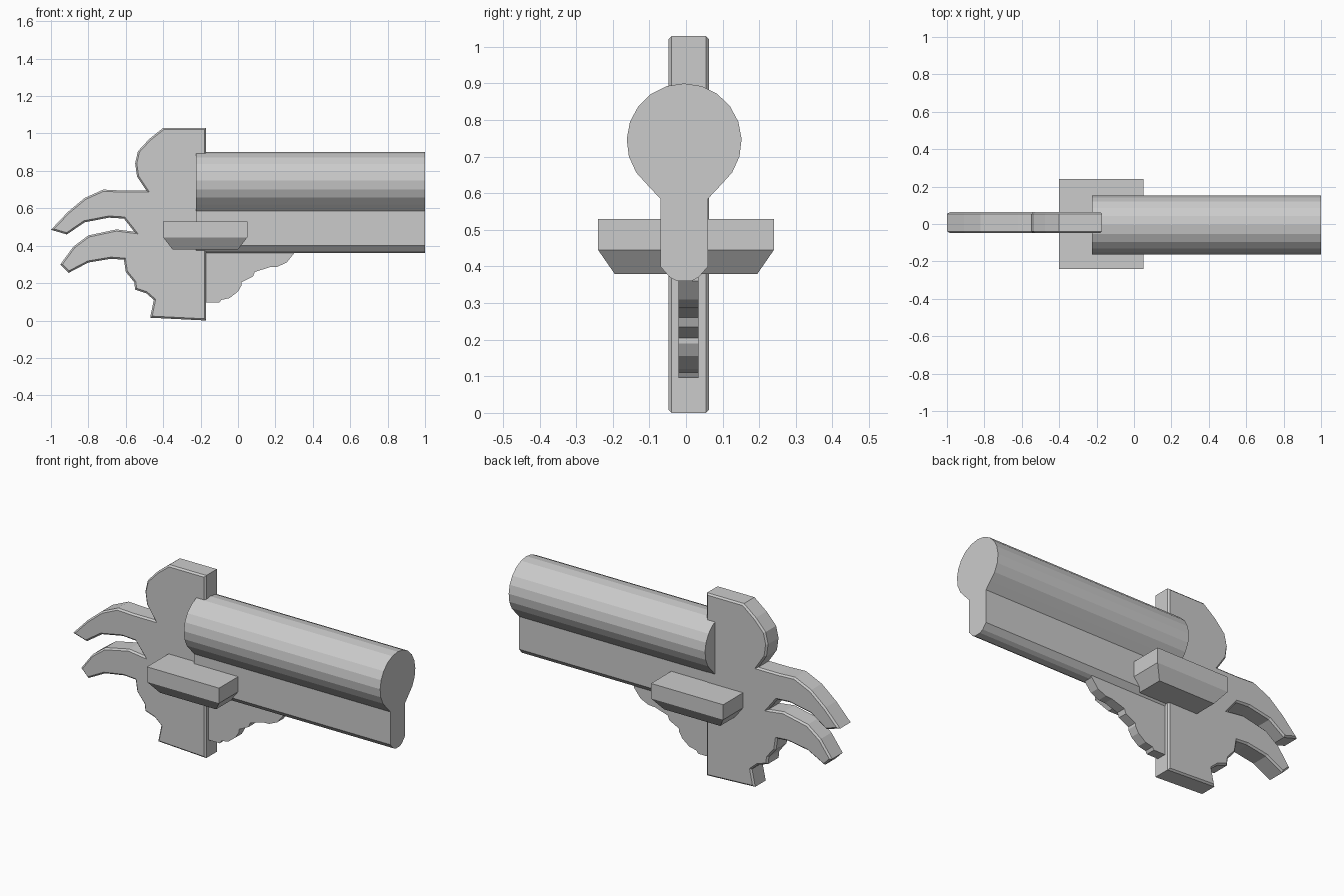
import bpy, bmesh, math
from mathutils import Vector

default = bpy.data.objects.get("Cube")
if default:
    bpy.data.objects.remove(default, do_unlink=True)

# Single grey material
GREY = (0.6, 0.6, 0.6, 1)
grey = bpy.data.materials.new("plain grey")
grey.use_nodes = True
grey.diffuse_color = GREY
grey.node_tree.nodes["Principled BSDF"].inputs["Base Color"].default_value = GREY


def finish(name, bm):
    """Turn a bmesh into a flat shaded grey object."""
    bmesh.ops.recalc_face_normals(bm, faces=bm.faces)
    mesh = bpy.data.meshes.new(name)
    bm.to_mesh(mesh)
    bm.free()
    mesh.materials.append(grey)
    obj = bpy.data.objects.new(name, mesh)
    bpy.context.collection.objects.link(obj)
    return obj


def extrude_profile(name, points, offset, chamfer=0):
    """Extrude a closed profile by a vector, optionally chamfering both rims."""
    bm = bmesh.new()
    cap = bm.faces.new([bm.verts.new(p) for p in points])
    rim = list(cap.edges)
    result = bmesh.ops.extrude_face_region(bm, geom=[cap], use_keep_orig=True)["geom"]
    moved = [g for g in result if isinstance(g, bmesh.types.BMVert)]
    rim += [g for g in result if isinstance(g, bmesh.types.BMEdge)]
    bmesh.ops.translate(bm, verts=moved, vec=offset)
    bmesh.ops.recalc_face_normals(bm, faces=bm.faces)
    if chamfer:
        bmesh.ops.bevel(bm, geom=rim, offset=chamfer, segments=1,
                        affect='EDGES', profile=0.5)
    return finish(name, bm)


# Upright plate: hammer spur, curved prongs and stepped grip outline
plate_outline = [
    (-.17, 1.03), (-.4, 1.03), (-.475, .97), (-.535, .905), (-.55, .84),
    (-.54, .77), (-.49, .695), (-.62, .695),
    # upper prong
    (-.72, .7), (-.82, .655), (-.91, .58), (-1, .485), (-.915, .46),
    (-.82, .525), (-.69, .55), (-.61, .545), (-.555, .475),
    # lower prong
    (-.65, .487), (-.8, .455), (-.88, .395), (-.95, .3), (-.905, .255),
    (-.8, .31), (-.68, .33), (-.61, .325),
    # stepped foot
    (-.6, .26), (-.555, .205), (-.55, .165), (-.49, .145), (-.45, .11),
    (-.47, .015), (-.17, 0),
]
extrude_profile("prong_plate", [(x, -.048, z) for x, z in plate_outline],
                Vector((0, .111, 0)), chamfer=.009)

# Long barrel with a keyhole section: round top, narrow neck, rounded base
CENTRE_Y, CENTRE_Z, RADIUS = -.005, .743, .157
START, END, STEPS = math.radians(-51), math.radians(231), 16
section = []
for i in range(STEPS + 1):
    a = START + (END - START) * i / STEPS
    section.append((CENTRE_Y + RADIUS * math.cos(a), CENTRE_Z + RADIUS * math.sin(a)))
neck = [(.065, .585), (.065, .4), (.04, .371), (.02, .36)]
section += [(CENTRE_Y - y, z) for y, z in neck]
section += [(CENTRE_Y + y, z) for y, z in reversed(neck)]
extrude_profile("keyhole_barrel", [(-.225, y, z) for y, z in section],
                Vector((1.225, 0, 0)))

# Scalloped web below the barrel
web_outline = [
    (-.25, .38), (-.25, .095), (-.1, .095), (-.09, .11), (-.045, .12),
    (0, .155), (.02, .19), (.02, .205), (.08, .235), (.09, .26),
    (.17, .285), (.21, .287), (.26, .31), (.3, .36), (.3, .38),
]
extrude_profile("scalloped_web", [(x, -.02, z) for x, z in web_outline],
                Vector((0, .054, 0)))

# Cross block with a tapered underside
bm = bmesh.new()
rings = []
for z, half_x, half_y in [(.38, .175, .195), (.445, .225, .24), (.53, .225, .24)]:
    rings.append([bm.verts.new((-.175 + sx * half_x, sy * half_y, z))
                  for sx, sy in [(-1, -1), (1, -1), (1, 1), (-1, 1)]])
for low, high in zip(rings, rings[1:]):
    for i in range(4):
        j = (i + 1) % 4
        bm.faces.new((low[i], low[j], high[j], high[i]))
bm.faces.new(rings[0])
bm.faces.new(rings[-1])
finish("cross_block", bm)
